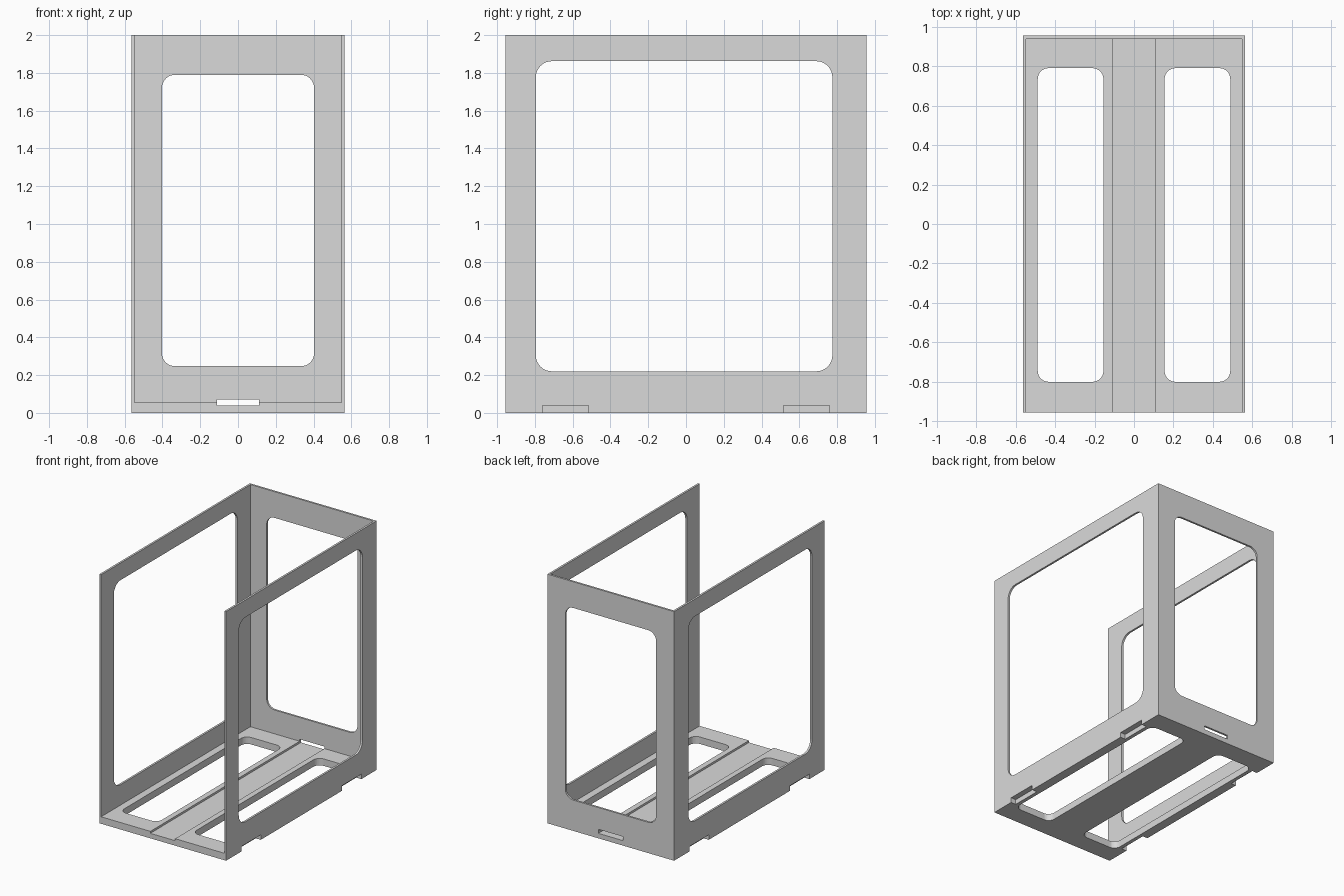
import bpy, bmesh, math
from mathutils import Matrix, Vector

if "Cube" in bpy.data.objects:
    bpy.data.objects.remove(bpy.data.objects["Cube"], do_unlink=True)

grey = bpy.data.materials.new("light grey")
grey.use_nodes = True
colour = (0.7, 0.7, 0.7, 1)
grey.diffuse_color = colour
grey.node_tree.nodes["Principled BSDF"].inputs["Base Color"].default_value = colour

W, D, H = 0.563, 0.955, 2.0      # half width, half depth, height
T, BASE = 0.016, 0.04            # sheet thickness, base thickness
CHANNEL = 0.11                   # half width of the centre channel
NOTCH_DEPTH = 0.045
NOTCHES = [(-0.76, -0.515), (0.515, 0.76)]


def rect(x0, x1, y0, y1, r=0.0, steps=8):
    """Rectangle outline with optional rounded corners."""
    if not r:
        return [(x0, y0), (x1, y0), (x1, y1), (x0, y1)]
    centres = [(x1 - r, y1 - r), (x0 + r, y1 - r), (x0 + r, y0 + r), (x1 - r, y0 + r)]
    points = []
    for i, (cx, cy) in enumerate(centres):
        for s in range(steps + 1):
            a = math.pi / 2 * (i + s / steps)
            points.append((cx + r * math.cos(a), cy + r * math.sin(a)))
    return points


def panel(name, loops, thickness, axes, centre):
    """Flat sheet with holes: first loop is the outline, the rest are cut out."""
    curve = bpy.data.curves.new(name, "CURVE")
    curve.dimensions = "2D"
    curve.fill_mode = "BOTH"
    curve.extrude = thickness / 2
    for loop in loops:
        spline = curve.splines.new("POLY")
        spline.points.add(len(loop) - 1)
        for point, (x, y) in zip(spline.points, loop):
            point.co = (x, y, 0, 1)
        spline.use_cyclic_u = True
    helper = bpy.data.objects.new(name + " outline", curve)
    bpy.context.collection.objects.link(helper)
    bpy.context.view_layer.update()
    graph = bpy.context.evaluated_depsgraph_get()
    mesh = bpy.data.meshes.new_from_object(helper.evaluated_get(graph))
    bpy.data.objects.remove(helper, do_unlink=True)
    bpy.data.curves.remove(curve)

    bm = bmesh.new()
    bm.from_mesh(mesh)
    bmesh.ops.remove_doubles(bm, verts=bm.verts, dist=1e-5)
    turn = Matrix([Vector(a) for a in axes]).transposed().to_4x4()
    bm.transform(Matrix.Translation(centre) @ turn)
    bmesh.ops.recalc_face_normals(bm, faces=bm.faces)
    for face in bm.faces:
        face.smooth = False
    bm.to_mesh(mesh)
    bm.free()
    mesh.name = name
    mesh.materials.clear()
    mesh.materials.append(grey)
    obj = bpy.data.objects.new(name, mesh)
    bpy.context.collection.objects.link(obj)
    return obj


X, Y, Z = (1, 0, 0), (0, 1, 0), (0, 0, 1)
FLAT, SIDE, BACK = (X, Y, Z), (Y, Z, X), (X, Z, (0, -1, 0))
inner = W - T


def floor_hole(side):
    a, b = sorted((side * 0.155, side * 0.488))
    return rect(a, b, -0.80, 0.79, 0.055)


# Base slab with notched long edges and two long openings
edge = [(inner, -D)]
for a, b in NOTCHES:
    edge += [(inner, a), (W - NOTCH_DEPTH, a), (W - NOTCH_DEPTH, b), (inner, b)]
edge.append((inner, D - T))
outline = edge + [(-x, y) for x, y in reversed(edge)]
panel("base_slab", [outline, floor_hole(-1), floor_hole(1)], BASE, FLAT, (0, 0, BASE / 2))

# Raised strips either side of the channel, and the side walls
wall = [(-D, 0)]
for a, b in NOTCHES:
    wall += [(a, 0), (a, BASE), (b, BASE), (b, 0)]
wall += [(D, 0), (D, H), (-D, H)]
window = rect(-0.795, 0.775, 0.22, 1.862, 0.085)
for side, label in ((1, "left"), (-1, "right")):
    a, b = sorted((side * CHANNEL, side * inner))
    strip = rect(a, b, -D, D - T)
    panel(label + "_floor_strip", [strip, floor_hole(side)], T, FLAT, (0, 0, BASE + T / 2))
    panel(label + "_wall", [wall, window], T, SIDE, (side * (W - T / 2), 0, 0))

# Back wall with a window and a narrow slot over the channel
panel("back_wall",
      [rect(-inner, inner, 0, H), rect(-0.403, 0.403, 0.247, 1.79, 0.07),
       rect(-CHANNEL, CHANNEL, BASE, 0.072)],
      T, BACK, (0, D - T / 2, 0))
